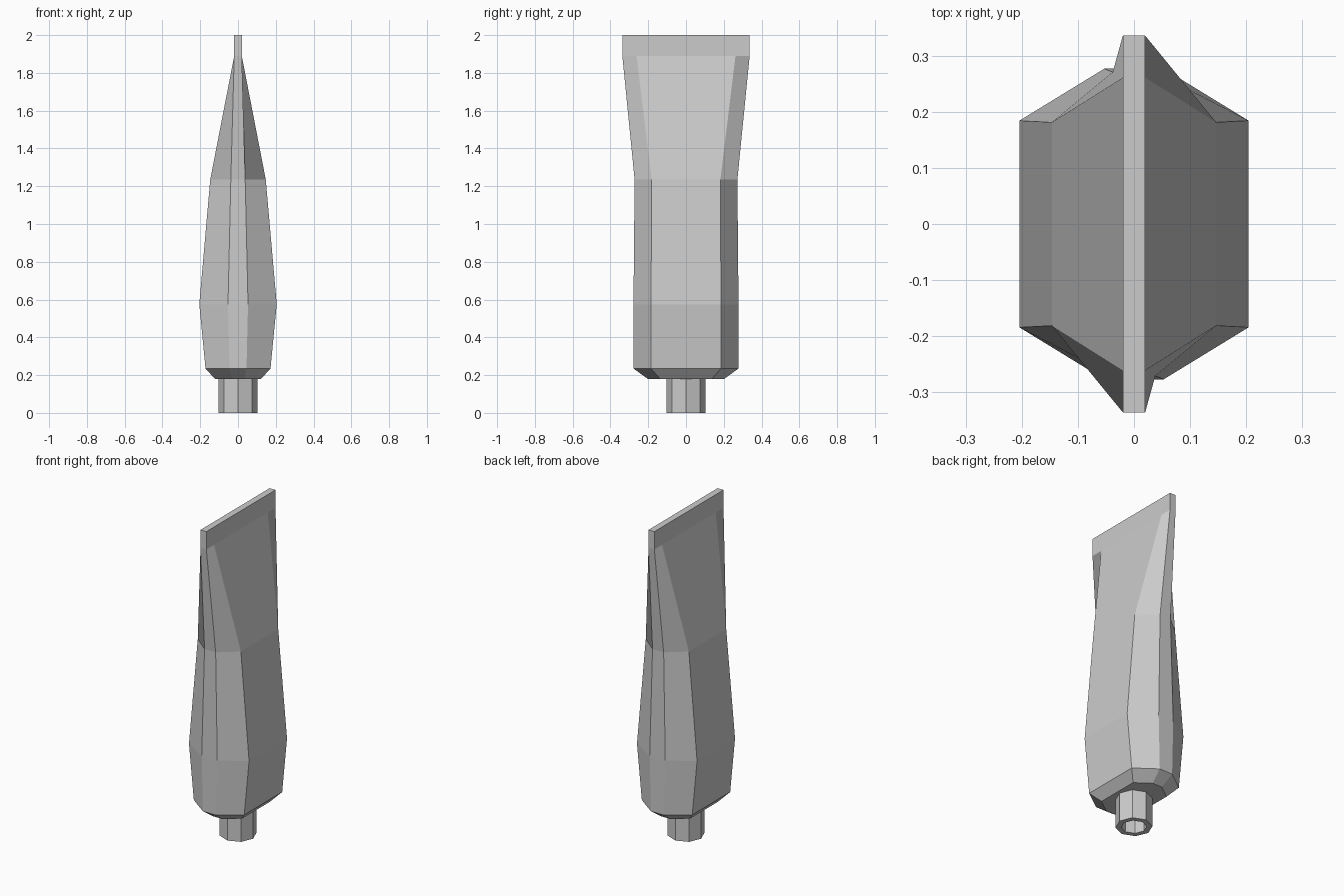
import bpy, bmesh, math

if "Cube" in bpy.data.objects:
    bpy.data.objects.remove(bpy.data.objects["Cube"])


def loft(name, rings, cap_start=True, cap_end=True):
    """Skin a list of equal-length point rings with flat quads."""
    bm = bmesh.new()
    loops = [[bm.verts.new(p) for p in ring] for ring in rings]
    n = len(loops[0])
    for a, b in zip(loops, loops[1:]):
        for i in range(n):
            j = (i + 1) % n
            bm.faces.new((a[i], a[j], b[j], b[i]))
    if cap_start:
        bm.faces.new(loops[0][::-1])
    if cap_end:
        bm.faces.new(loops[-1])
    bmesh.ops.recalc_face_normals(bm, faces=bm.faces)
    mesh = bpy.data.meshes.new(name)
    bm.to_mesh(mesh)
    bm.free()
    obj = bpy.data.objects.new(name, mesh)
    bpy.context.collection.objects.link(obj)
    return obj


def section(z, side_x, side_y, end_x, end_y):
    """Octagon with two broad sides and two narrow ends."""
    quarter = [(side_x, side_y), (end_x, end_y)]
    half = quarter + [(-x, y) for x, y in quarter[::-1]]
    return [(x, y, z) for x, y in half + [(-x, -y) for x, y in half]]


def circle(r, z, sides=8):
    return [(r * math.cos(2 * math.pi * i / sides),
             r * math.sin(2 * math.pi * i / sides), z) for i in range(sides)]


# Squeezable body: shoulder, belly, then flattened to a crimped end
loft("tube_body", [
    section(0.18, 0.122, 0.137, 0.033, 0.202),
    section(0.235, 0.172, 0.185, 0.045, 0.278),
    section(0.575, 0.205, 0.185, 0.053, 0.278),
    section(1.235, 0.147, 0.182, 0.038, 0.272),
    section(1.89, 0.02, 0.262, 0.02, 0.337),
    section(2.0, 0.02, 0.262, 0.02, 0.337),
])

# Hollow eight-sided nozzle
loft("nozzle", [
    circle(0.104, 0.18), circle(0.104, 0.0),
    circle(0.072, 0.0), circle(0.072, 0.18),
], cap_start=False, cap_end=False)
